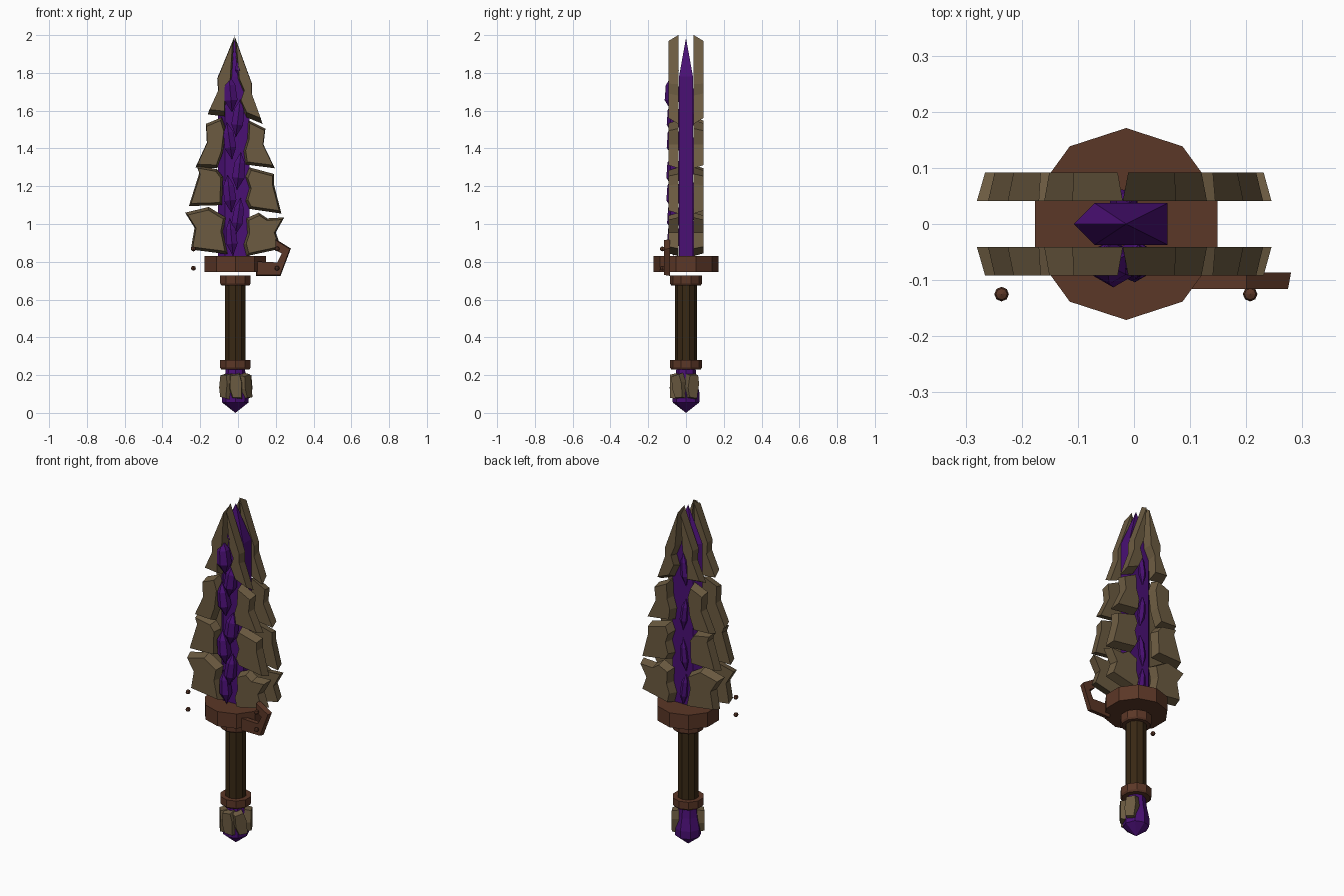
import bpy, bmesh, math
from mathutils import Vector, Matrix

cube = bpy.data.objects.get("Cube")
if cube:
    bpy.data.objects.remove(cube)

AXIS = -0.014  # x of the central axis


def material(name, r, g, b):
    m = bpy.data.materials.new(name)
    m.use_nodes = True
    m.diffuse_color = (r, g, b, 1)
    m.node_tree.nodes["Principled BSDF"].inputs["Base Color"].default_value = (r, g, b, 1)
    return m


STONE = material("weathered_stone", 0.150, 0.105, 0.053)
COPPER = material("reddish_brown_metal", 0.105, 0.038, 0.020)
LEATHER = material("dark_leather", 0.040, 0.021, 0.007)
PURPLE = material("purple_crystal", 0.068, 0.005, 0.175)


def loft(name, rings, mat, matrix=None):
    """Skin matching rings of points and cap both ends."""
    bm = bmesh.new()
    loops = [[bm.verts.new(p) for p in ring] for ring in rings]
    n = len(loops[0])
    for a, b in zip(loops, loops[1:]):
        for i in range(n):
            j = (i + 1) % n
            bm.faces.new((a[i], a[j], b[j], b[i]))
    bm.faces.new(loops[0])
    bm.faces.new(loops[-1])
    bmesh.ops.remove_doubles(bm, verts=bm.verts, dist=0.0001)
    bmesh.ops.recalc_face_normals(bm, faces=bm.faces)
    if matrix:
        bm.transform(matrix)
    me = bpy.data.meshes.new(name)
    bm.to_mesh(me)
    bm.free()
    me.materials.append(mat)
    ob = bpy.data.objects.new(name, me)
    bpy.context.collection.objects.link(ob)
    return ob


def lathe(name, profile, mat, sides=10, matrix=None):
    """Turn (radius, z) pairs; the first corner points to +y."""
    rings = []
    for r, z in profile:
        angles = [math.tau * i / sides for i in range(sides)]
        rings.append([(r * math.sin(a), r * math.cos(a), z) for a in angles])
    return loft(name, rings, mat, matrix or Matrix.Translation((AXIS, 0, 0)))


def slab(name, outline, y_in, y_out, mat, scale=0.87):
    """Upright plate whose outer face is a little smaller."""
    cx = (min(p[0] for p in outline) + max(p[0] for p in outline)) / 2
    cz = (min(p[1] for p in outline) + max(p[1] for p in outline)) / 2
    inner = [(x, y_in, z) for x, z in outline]
    outer = [(cx + (x - cx) * scale, y_out, cz + (z - cz) * scale) for x, z in outline]
    return loft(name, [inner, outer], mat)


# Jagged stone blade plates, repeated on the front and the back
plates = {
    "left_tip": [(-.02, 2), (.075, 1.74), (.075, 1.68), (.13, 1.53),
                 (.045, 1.565), (.01, 1.64), (.03, 1.70), (.0, 1.77)],
    "right_tip": [(-.02, 1.99), (-.11, 1.77), (-.105, 1.70), (-.16, 1.58),
                  (-.07, 1.57), (-.065, 1.69), (-.035, 1.75)],
    "left_upper": [(.055, 1.55), (.145, 1.505), (.135, 1.42), (.195, 1.295),
                   (.04, 1.315), (.03, 1.385), (.05, 1.45)],
    "right_upper": [(-.17, 1.53), (-.085, 1.565), (-.065, 1.50), (-.08, 1.38),
                    (-.11, 1.295), (-.225, 1.30), (-.165, 1.43)],
    "left_middle": [(.06, 1.30), (.19, 1.265), (.19, 1.21), (.23, 1.055),
                    (.06, 1.08), (.04, 1.12), (.06, 1.19), (.04, 1.25)],
    "right_middle": [(-.22, 1.31), (-.11, 1.29), (-.08, 1.25), (-.085, 1.10),
                     (-.26, 1.095), (-.205, 1.27)],
    "left_lower": [(.045, 1.03), (.11, 1.06), (.155, 1.03), (.245, 1.035), (.20, .955),
                   (.23, .87), (.045, .83), (.03, .89), (.05, .95)],
    "right_lower": [(-.28, 1.06), (-.155, 1.09), (-.065, 1.035), (-.08, .96),
                    (-.055, .84), (-.25, .865), (-.23, .98)],
}
for side, s in (("front", -1), ("back", 1)):
    for name, outline in plates.items():
        slab(f"{side}_{name}_plate", outline, s * .041, s * .092, STONE)

# Crystal core with one sharp edge and a pointed top
section = [(-.107, 0), (-.07, .037), (.06, .037), (.06, -.037), (-.07, -.037)]
core = [[(x, y, z) for x, y in section] for z in (.80, 1.78)]
core.append([(AXIS, 0, 1.985)] * len(section))
loft("crystal_core", core, PURPLE)


# Crystal shards growing out of the core
def shard(name, x, y, z, radius, height, lean):
    m = Matrix.Translation((x, y, z)) @ Matrix.Rotation(math.radians(lean), 4, 'Y')
    lathe(name, [(0, -height), (radius, -height * .35), (radius * .85, height * .45), (0, height)],
          PURPLE, 6, m)


front_shards = [(.01, 1.83, .028, 6), (-.04, 1.69, .040, -5), (.0, 1.56, .036, 7),
                (-.045, 1.44, .036, -8), (.005, 1.28, .038, 6), (-.045, 1.16, .038, -6),
                (.0, 1.04, .034, 8), (-.035, .93, .034, -5)]
for i, (x, z, r, lean) in enumerate(front_shards):
    shard(f"front_shard_{i + 1}", x, -.066 if i != 1 else -.073, z, r, .10 if i else .05, lean)
for i, z in enumerate((1.62, 1.36, 1.12, .92)):
    shard(f"back_shard_{i + 1}", AXIS - .004, .038, z, .024, .10, 6 * (-1) ** i)

# Guard, grip and collars
lathe("guard", [(.171, .745), (.171, .83)], COPPER)
lathe("grip", [(.057, .25), (.057, .70)], LEATHER)
lathe("upper_collar", [(.078, .675), (.085, .685), (.085, .728)], COPPER)
lathe("lower_collar", [(.078, .23), (.085, .24), (.085, .28)], COPPER)

# Bent metal bracket beside the guard
bracket = [(.095, .725), (.225, .725), (.28, .87), (.20, .92),
           (.20, .865), (.235, .845), (.21, .795), (.095, .80)]
slab("bracket", bracket, -.086, -.116, COPPER, .94)

# Rivets
for side, x in (("left", .207), ("right", -.236)):
    for level, z in (("upper", .868), ("lower", .766)):
        lathe(f"{side}_{level}_rivet",
              [(0, -.013), (.010, -.009), (.013, 0), (.010, .009), (0, .013)],
              COPPER, 8, Matrix.Translation((x, -.125, z)))

# Pommel crystal held by stone chunks
lathe("pommel_crystal", [(.05, .24), (.058, .17), (.072, .10), (.07, .055), (0, 0)], PURPLE, 8)
chunk = [(-.03, .205), (.025, .21), (.036, .16), (.03, .07), (-.022, .075), (-.036, .13)]
for i, angle in enumerate((-140, -88, -35, 28)):
    ob = slab(f"pommel_stone_{i + 1}", chunk, -.045, -.085, STONE, .88)
    turn = Matrix.Rotation(math.radians(angle + 90), 4, 'Z')
    tilt = Matrix.Rotation(math.radians((4, -3, -9, 5)[i]), 4, 'Y')
    pivot = Vector((0, 0, .14))
    ob.data.transform(Matrix.Translation((AXIS, 0, 0)) @ turn @ Matrix.Translation(pivot)
                      @ tilt @ Matrix.Translation(-pivot))
